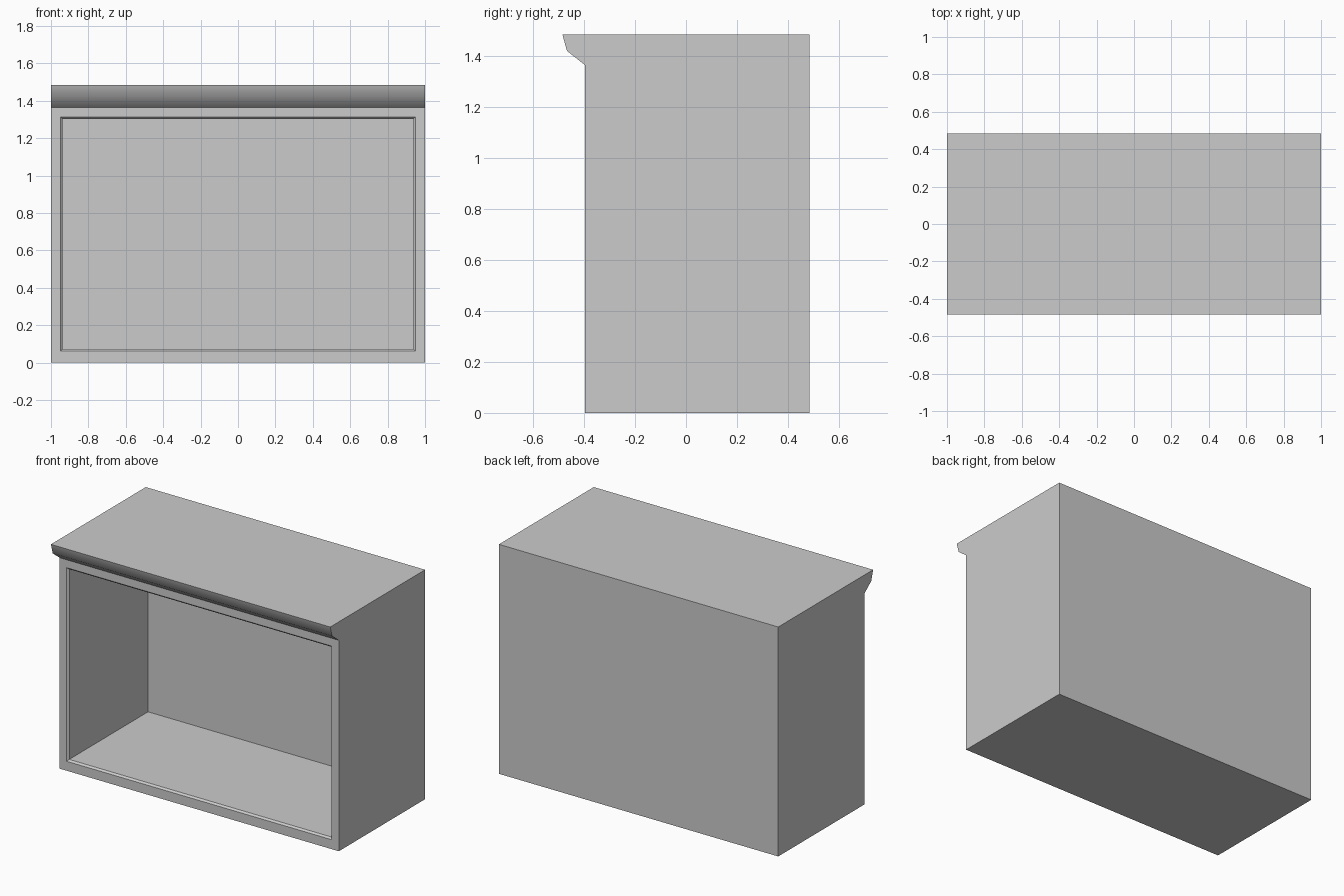
import bpy, bmesh, math
from mathutils import Vector

if "Cube" in bpy.data.objects:
    bpy.data.objects.remove(bpy.data.objects["Cube"])

# Plain grey paint
grey = bpy.data.materials.new("plain_grey")
grey.use_nodes = True
colour = (0.6, 0.6, 0.6, 1)
grey.diffuse_color = colour
grey.node_tree.nodes["Principled BSDF"].inputs["Base Color"].default_value = colour

# Carcass side profile (y, z), with the moulding flaring out at the top front
profile = [(-0.397, 0), (0.485, 0), (0.485, 1.485),
           (-0.485, 1.485), (-0.467, 1.42), (-0.397, 1.365)]
bm = bmesh.new()
side = bm.faces.new([bm.verts.new((-1, y, z)) for y, z in profile])
swept = bmesh.ops.extrude_face_region(bm, geom=[side])["geom"]
bmesh.ops.translate(bm, vec=(2, 0, 0),
                    verts=[v for v in swept if isinstance(v, bmesh.types.BMVert)])
bmesh.ops.recalc_face_normals(bm, faces=bm.faces)
bm.normal_update()

# Front frame, with a slightly deeper bottom rail
front = next(f for f in bm.faces if f.normal.dot(Vector((0, -1, 0))) > 0.99)
bmesh.ops.inset_individual(bm, faces=[front], thickness=0.051, use_even_offset=True)
for v in front.verts:
    if v.co.z < 0.5:
        v.co.z += 0.01

# Chamfered lip of the opening
bmesh.ops.inset_individual(bm, faces=[front], thickness=0.011, depth=-0.011,
                           use_even_offset=True)

# Hollow interior, pushed back from the lip
pushed = bmesh.ops.extrude_face_region(bm, geom=[front])["geom"]
for v in pushed:
    if isinstance(v, bmesh.types.BMVert):
        v.co.y = 0.42
if front.is_valid:
    bmesh.ops.delete(bm, geom=[front], context="FACES_ONLY")
bmesh.ops.recalc_face_normals(bm, faces=bm.faces)

mesh = bpy.data.meshes.new("open_cabinet")
bm.to_mesh(mesh)
bm.free()
mesh.materials.append(grey)
cabinet = bpy.data.objects.new("open_cabinet", mesh)
bpy.context.collection.objects.link(cabinet)

# Soften only the moulding
bpy.ops.object.select_all(action="DESELECT")
cabinet.select_set(True)
bpy.context.view_layer.objects.active = cabinet
bpy.ops.object.shade_smooth_by_angle(angle=math.radians(40))
